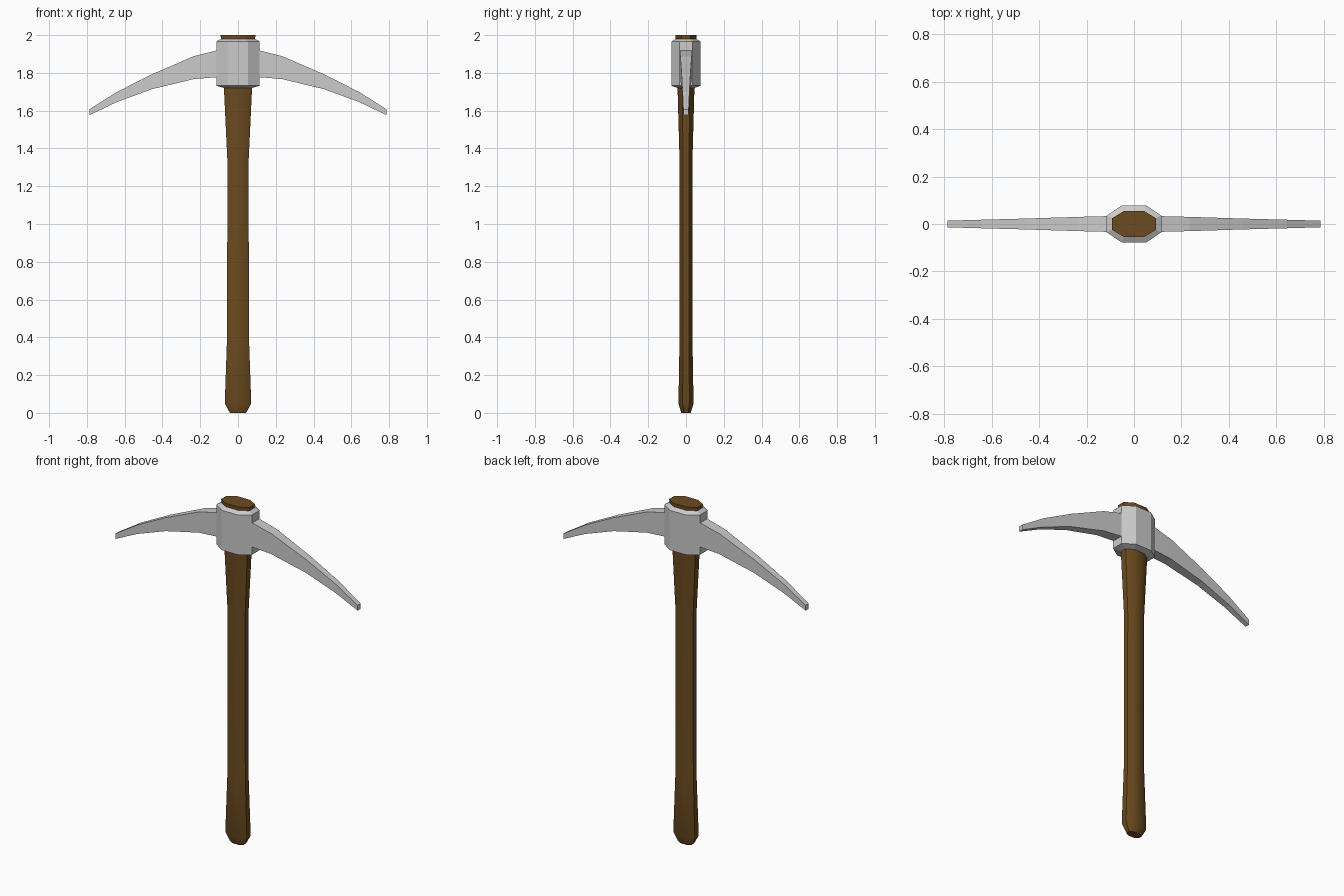
import bpy, bmesh, math

if "Cube" in bpy.data.objects:
    bpy.data.objects.remove(bpy.data.objects["Cube"])


def make_object(name, rings, color=None, smooth=None):
    """Skin a list of equal-length point rings into a capped solid."""
    bm = bmesh.new()
    loops = [[bm.verts.new(p) for p in ring] for ring in rings]
    n = len(loops[0])
    for a, b in zip(loops, loops[1:]):
        for i in range(n):
            j = (i + 1) % n
            bm.faces.new((a[i], a[j], b[j], b[i]))
    bm.faces.new(loops[0][::-1])
    bm.faces.new(loops[-1])
    bmesh.ops.recalc_face_normals(bm, faces=bm.faces)
    mesh = bpy.data.meshes.new(name)
    bm.to_mesh(mesh)
    bm.free()
    obj = bpy.data.objects.new(name, mesh)
    bpy.context.collection.objects.link(obj)
    if color:
        mat = bpy.data.materials.new(name + "_color")
        mat.diffuse_color = color
        mat.use_nodes = True
        mat.node_tree.nodes["Principled BSDF"].inputs["Base Color"].default_value = mat.diffuse_color
        mesh.materials.append(mat)
    if smooth:
        bpy.ops.object.select_all(action='DESELECT')
        obj.select_set(True)
        bpy.context.view_layer.objects.active = obj
        bpy.ops.object.shade_smooth_by_angle(angle=math.radians(smooth))
    return obj


def octagon(z, hx, hy, k=0.45):
    """Stretched octagon; k is the flat's share of each half width."""
    pts = [(1, -k), (1, k), (k, 1), (-k, 1), (-1, k), (-1, -k), (-k, -1), (k, -1)]
    return [(hx * x, hy * y, z) for x, y in pts]


# Wooden handle, flared at both ends
handle_profile = [(0, 0.043, 0.025), (0.05, 0.07, 0.04), (0.4, 0.058, 0.034),
                  (1.33, 0.056, 0.034), (1.73, 0.075, 0.045), (2.0, 0.092, 0.055)]
make_object("handle", [octagon(*p) for p in handle_profile],
            (0.15, 0.07, 0.014, 1), smooth=35)

# Metal collar with sloping rims
collar_profile = [(1.72, 0.073, 0.044), (1.732, 0.115, 0.078),
                  (1.966, 0.115, 0.078), (1.98, 0.09, 0.054)]
make_object("collar", [octagon(*p) for p in collar_profile])

# Curved blades: x, lower z, upper z, half thickness
blade_profile = [(0.09, 1.777, 1.925, 0.034), (0.116, 1.777, 1.918, 0.033),
                 (0.235, 1.767, 1.888, 0.030), (0.455, 1.714, 1.793, 0.023),
                 (0.643, 1.645, 1.698, 0.018), (0.787, 1.576, 1.607, 0.014)]
for name, s in (("right_blade", 1), ("left_blade", -1)):
    make_object(name, [[(s * x, -t, lo), (s * x, t, lo), (s * x, t, hi), (s * x, -t, hi)]
                       for x, lo, hi, t in blade_profile])
